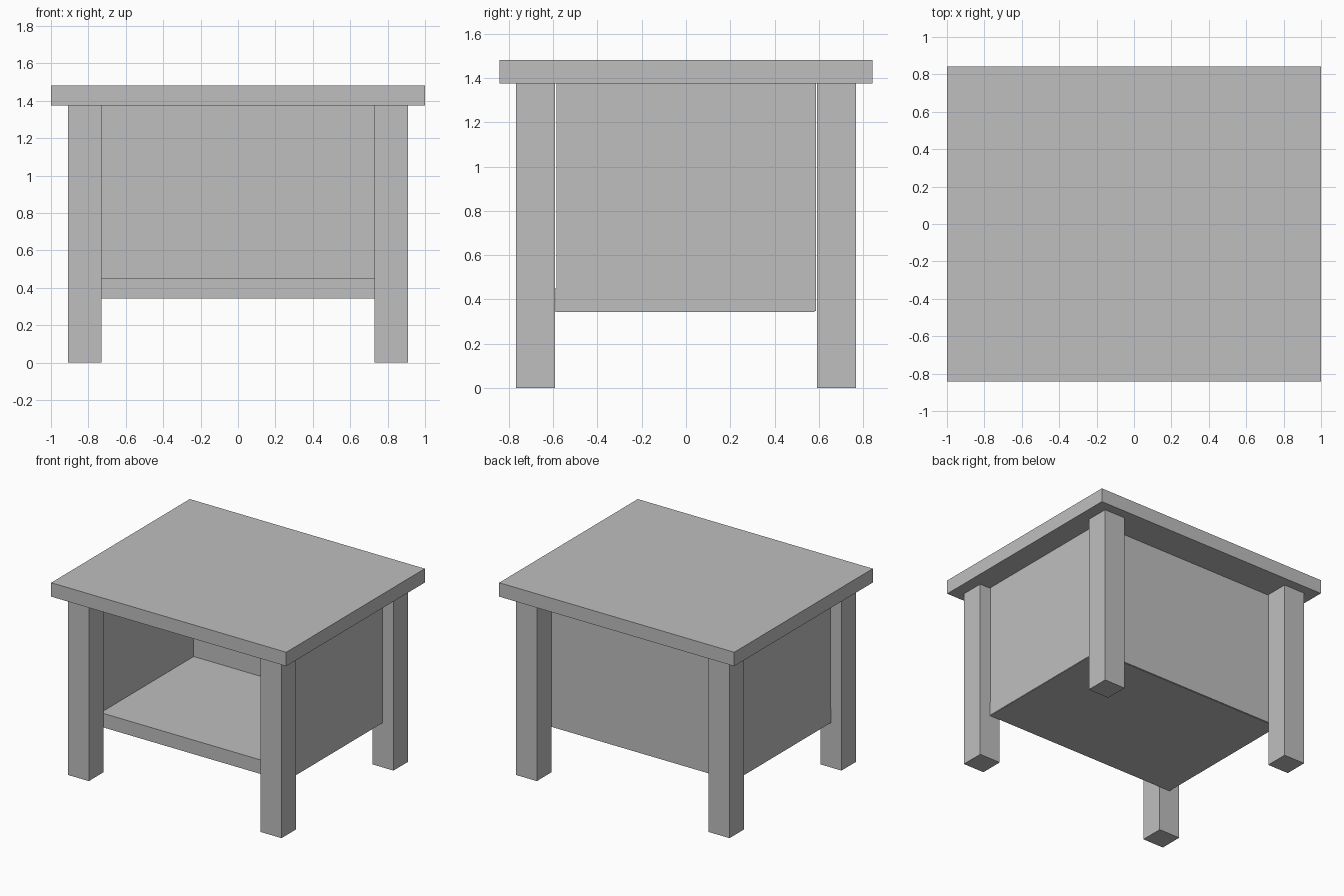
import bpy

cube = bpy.data.objects.get("Cube")
if cube:
    bpy.data.objects.remove(cube, do_unlink=True)

# Single flat colour
grey = bpy.data.materials.new("plain_grey")
grey.use_nodes = True
grey.diffuse_color = (0.52, 0.52, 0.52, 1)
grey.node_tree.nodes["Principled BSDF"].inputs["Base Color"].default_value = (0.52, 0.52, 0.52, 1)


def box(name, low, high):
    """Add a box between two opposite corners."""
    size = [b - a for a, b in zip(low, high)]
    centre = [(a + b) / 2 for a, b in zip(low, high)]
    bpy.ops.mesh.primitive_cube_add(size=1, location=centre)
    obj = bpy.context.object
    obj.name = name
    for v in obj.data.vertices:
        v.co = [c * s for c, s in zip(v.co, size)]
    obj.data.materials.append(grey)
    return obj


TOP_Z = 1.375      # underside of the table top
PANEL_Z = 0.347    # bottom of the panels

# Table top
box("table_top", (-1, -0.842, TOP_Z), (1, 0.842, 1.482))

# Four square legs
for x, side in ((-0.82, "right"), (0.82, "left")):
    for y, end in ((-0.68, "front"), (0.68, "back")):
        box(f"{end}_{side}_leg", (x - 0.089, y - 0.089, 0), (x + 0.089, y + 0.089, TOP_Z))

# Side panels, set halfway into the legs
box("left_panel", (0.755, -0.584, PANEL_Z), (0.822, 0.582, TOP_Z))
box("right_panel", (-0.822, -0.584, PANEL_Z), (-0.755, 0.582, TOP_Z))

# Back panel, open front
box("back_panel", (-0.818, 0.54, PANEL_Z), (0.818, 0.587, TOP_Z))

# Bottom shelf
box("shelf", (-0.819, -0.59, 0.344), (0.819, 0.58, 0.452))
